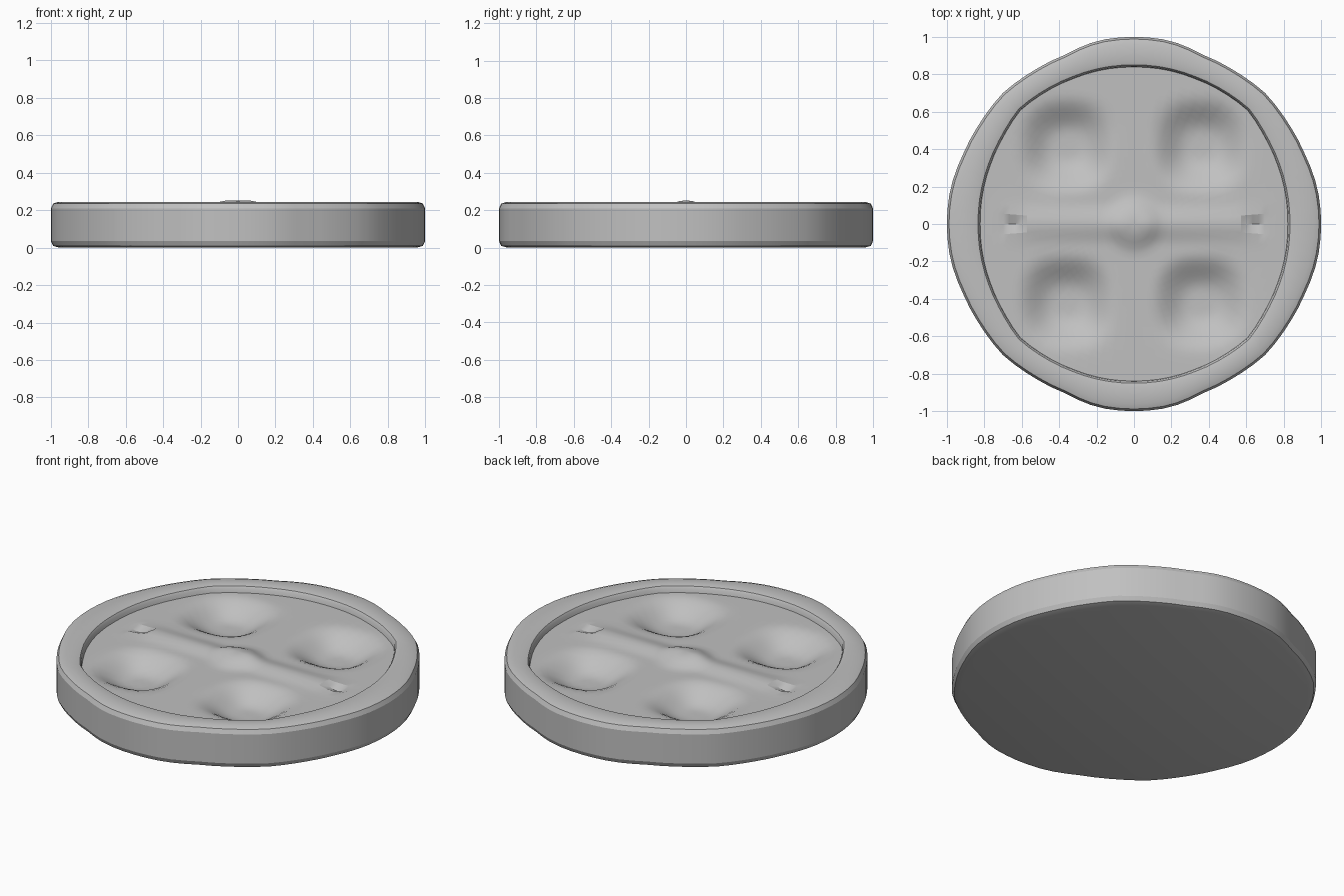
import bpy, bmesh, math

cube = bpy.data.objects.get("Cube")
if cube:
    bpy.data.objects.remove(cube, do_unlink=True)

grey = bpy.data.materials.new("plain_grey")
grey.use_nodes = True
colour = (0.53, 0.53, 0.53, 1)
grey.diffuse_color = colour
grey.node_tree.nodes["Principled BSDF"].inputs["Base Color"].default_value = colour

SEGMENTS = 80
# Radii over one quarter turn, mirrored to the other quarters
OUTER = [1, .998, .986, .984, .99, .979, .976, .998, 1]
INNER = [.825, .828, .833, .842, .862, .852, .845, .844, .842]


def radius(table, angle):
    quarter = math.atan2(abs(math.sin(angle)), abs(math.cos(angle)))
    t = quarter / (math.pi / 2) * (len(table) - 1)
    i = min(int(t), len(table) - 2)
    return table[i] + (table[i + 1] - table[i]) * (t - i)


def ease(t):
    t = max(0, min(1, t))
    return t * t * (3 - 2 * t)


def relief(x, y):
    """Height of the sunken panel."""
    z = 0.205
    # Crossing ridges between the hollows
    z += 0.02 * ease(1 - abs(y) / 0.12) * ease((0.74 - abs(x)) / 0.1)
    # Four rounded-square hollows
    u, v = abs(abs(x) - 0.36) / 0.27, abs(abs(y) - 0.42) / 0.27
    d = (u ** 2.6 + v ** 2.6) ** (1 / 2.6)
    z -= 0.085 * ease((1 - d) / 0.75)
    # Central boss
    z += 0.027 * ease((0.17 - math.hypot(x, y)) / 0.11)
    # Small notch at each end of the ridge
    z -= 0.035 * ease(1.2 - abs(abs(x) - 0.645) / 0.07) * ease(1 - abs(y) / 0.07)
    return z


def finish(name, bm, angle):
    bmesh.ops.recalc_face_normals(bm, faces=bm.faces)
    mesh = bpy.data.meshes.new(name)
    bm.to_mesh(mesh)
    bm.free()
    mesh.materials.append(grey)
    obj = bpy.data.objects.new(name, mesh)
    bpy.context.collection.objects.link(obj)
    bpy.ops.object.select_all(action='DESELECT')
    obj.select_set(True)
    bpy.context.view_layer.objects.active = obj
    bpy.ops.object.shade_smooth_by_angle(angle=math.radians(angle))


def ring(bm, point):
    return [bm.verts.new(point(2 * math.pi * i / SEGMENTS)) for i in range(SEGMENTS)]


def bridge(bm, a, b):
    for i in range(SEGMENTS):
        j = (i + 1) % SEGMENTS
        bm.faces.new((a[i], a[j], b[j], b[i]))


# Rim, outer wall and flat base: (outline, inset, height)
profile = [(OUTER, .045, 0), (OUTER, .012, .01), (OUTER, 0, .035),
           (OUTER, 0, .21), (OUTER, .012, .235), (OUTER, .04, .245),
           (INNER, -.03, .245), (INNER, -.008, .24), (INNER, 0, .228),
           (INNER, .006, .19)]
bm = bmesh.new()
rings = []
for table, inset, z in profile:
    def at(a, table=table, inset=inset, z=z):
        r = radius(table, a) - inset
        return (r * math.cos(a), r * math.sin(a), z)
    rings.append(ring(bm, at))
for a, b in zip(rings, rings[1:]):
    bridge(bm, a, b)
bm.faces.new(rings[0])
finish("rim_and_base", bm, 25)

# Sculpted panel inside the rim
bm = bmesh.new()
rings = []
STEPS = 26
for k in range(1, STEPS + 1):
    def at(a, k=k):
        r = radius(INNER, a) * k / STEPS
        x, y = r * math.cos(a), r * math.sin(a)
        return (x, y, relief(x, y))
    rings.append(ring(bm, at))
for a, b in zip(rings, rings[1:]):
    bridge(bm, a, b)
centre = bm.verts.new((0, 0, relief(0, 0)))
for i in range(SEGMENTS):
    bm.faces.new((centre, rings[0][i], rings[0][(i + 1) % SEGMENTS]))
# The panel is an open sheet, so every face is turned upward by the centre fan
finish("sunken_panel", bm, 20)
